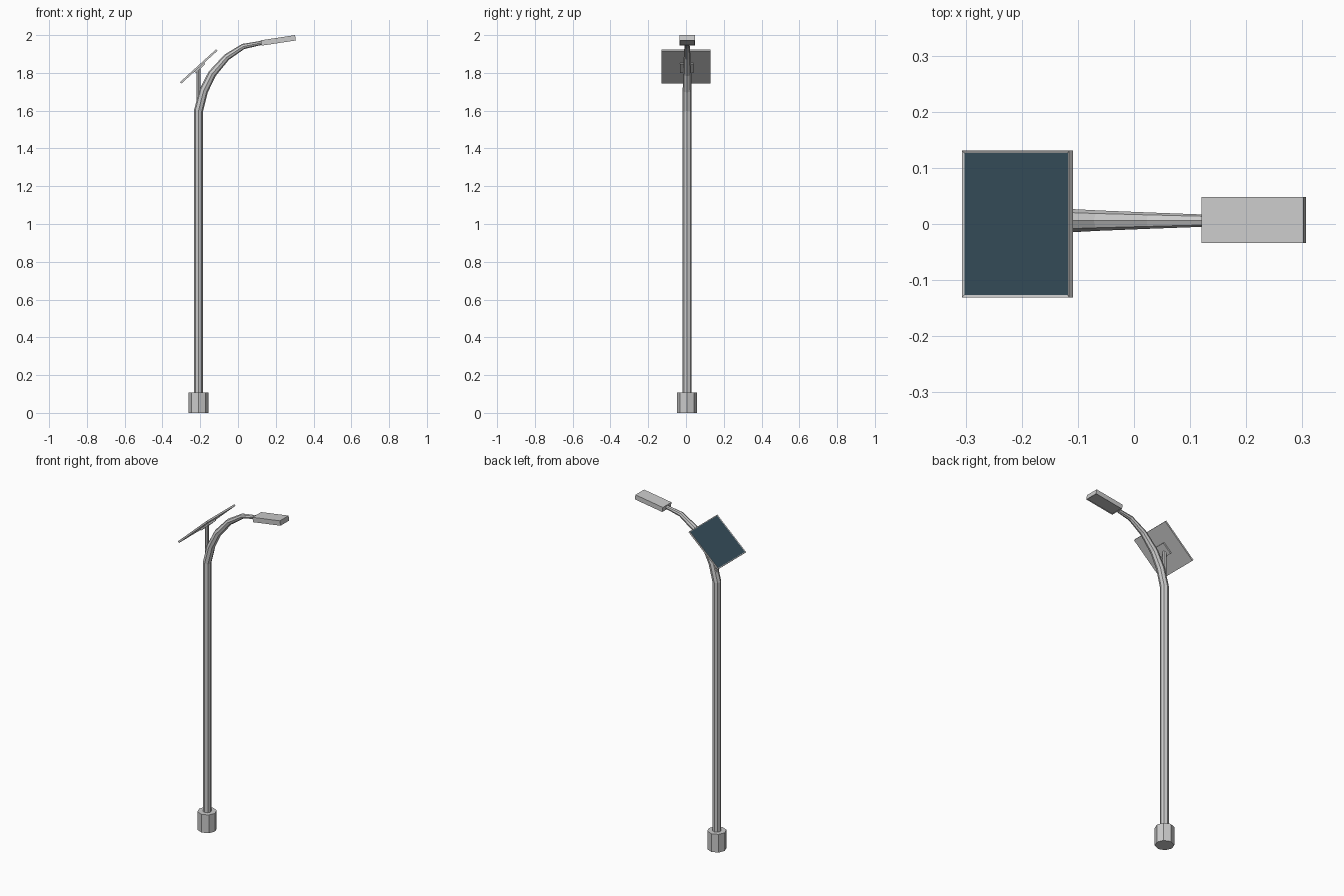
import bpy, bmesh, math
from mathutils import Vector, Matrix

if "Cube" in bpy.data.objects:
    bpy.data.objects.remove(bpy.data.objects["Cube"])

PX, PY = -0.209, 0.006  # pole axis


def finish(name, bm, mats=()):
    bmesh.ops.recalc_face_normals(bm, faces=bm.faces[:])
    me = bpy.data.meshes.new(name)
    bm.to_mesh(me)
    bm.free()
    for m in mats:
        me.materials.append(m)
    ob = bpy.data.objects.new(name, me)
    bpy.context.collection.objects.link(ob)
    return ob


def tube(name, path, sides=8):
    """Sweep an octagon along (x, z, radius) points in the xz plane."""
    bm = bmesh.new()
    rings = []
    pts = [Vector((x, PY, z)) for x, z, r in path]
    last = len(pts) - 1
    for i, p in enumerate(pts):
        t = Vector()
        if i > 0:
            t += (p - pts[i - 1]).normalized()
        if i < last:
            t += (pts[i + 1] - p).normalized()
        t.normalize()
        side = Vector((0, 1, 0))
        out = side.cross(t)
        r = path[i][2]
        angles = [2 * math.pi * k / sides for k in range(sides)]
        rings.append([bm.verts.new(p + r * (math.cos(a) * out + math.sin(a) * side))
                      for a in angles])
    for a, b in zip(rings, rings[1:]):
        for k in range(sides):
            n = (k + 1) % sides
            bm.faces.new((a[k], a[n], b[n], b[k]))
    bm.faces.new(rings[0])
    bm.faces.new(rings[-1])
    return finish(name, bm)


def box(name, centre, size, tilt, inset=None, mats=()):
    """Box tilted up towards +x; inset = (face direction, rim, recess depth)."""
    bm = bmesh.new()
    bmesh.ops.create_cube(bm, size=1)
    bmesh.ops.scale(bm, vec=size, verts=bm.verts[:])
    if inset:
        bm.normal_update()
        d, rim, depth = inset
        face = next(f for f in bm.faces if f.normal.z * d > 0.9)
        bmesh.ops.inset_region(bm, faces=[face], thickness=rim)
        bmesh.ops.translate(bm, vec=(0, 0, -d * depth), verts=face.verts[:])
        if mats:
            face.material_index = 1
    bmesh.ops.transform(bm, verts=bm.verts[:], matrix=Matrix.Translation(centre)
                        @ Matrix.Rotation(-math.radians(tilt), 4, 'Y'))
    return finish(name, bm, mats)


# Base collar and curved tapering pole
tube("base_collar", [(PX, 0, 0.053), (PX, 0.109, 0.053)])
tube("pole", [(PX, 0.05, 0.024), (PX, 1.6, 0.024), (-0.182, 1.705, 0.0235),
              (-0.137, 1.795, 0.022), (-0.06, 1.883, 0.018),
              (0.028, 1.94, 0.0145), (0.135, 1.961, 0.0105)])

# Lamp head with recessed underside
box("lamp_head", (0.213, PY + 0.001, 1.972), (0.184, 0.082, 0.0285), 8.6, (-1, 0.005, 0.003))

# Solar panel on its post and mounting plate
grey = bpy.data.materials.new("frame_grey")
grey.diffuse_color = (0.8, 0.8, 0.8, 1)
grey.use_nodes = True
grey.node_tree.nodes["Principled BSDF"].inputs["Base Color"].default_value = grey.diffuse_color
blue = bpy.data.materials.new("panel_blue")
blue.diffuse_color = (0.04, 0.085, 0.115, 1)
blue.use_nodes = True
blue.node_tree.nodes["Principled BSDF"].inputs["Base Color"].default_value = blue.diffuse_color
TILT = 42.3
a = math.radians(TILT)
up = Vector((-math.sin(a), 0, math.cos(a)))
centre = Vector((-0.208, 0, 1.834))
box("solar_panel", centre, (0.258, 0.262, 0.0105), TILT, (1, 0.006, 0.002), (grey, blue))
plate = centre - up * 0.0095
plate.y = PY - 0.002
box("panel_mount_plate", plate, (0.07, 0.07, 0.01), TILT)
tube("panel_post", [(PX, 1.6, 0.0105), (PX, 1.826, 0.0105)])
